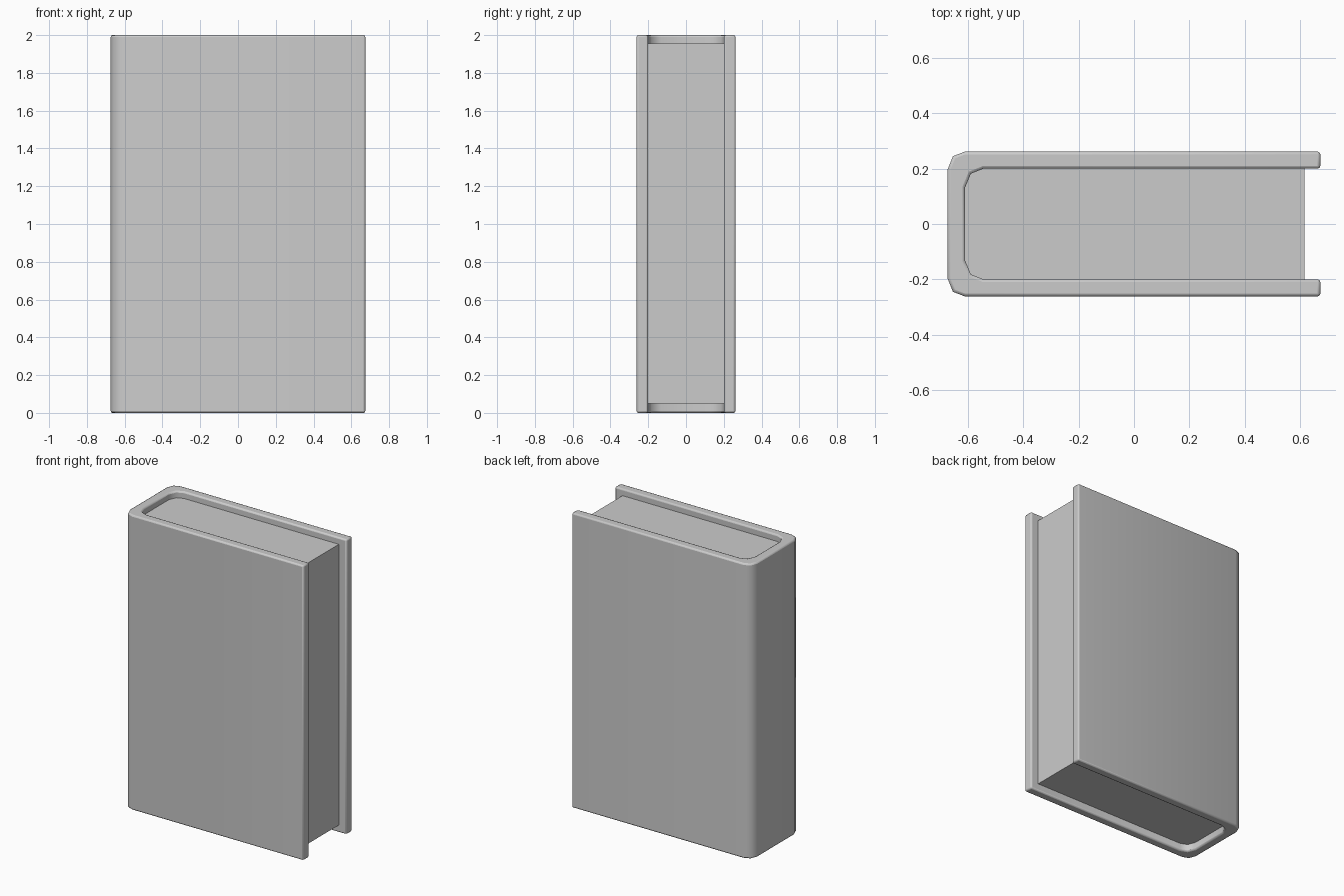
import bpy
import bmesh

old = bpy.data.objects.get("Cube")
if old:
    bpy.data.objects.remove(old, do_unlink=True)

GREY = (0.6, 0.6, 0.6, 1.0)
grey = bpy.data.materials.new("plain grey")
grey.use_nodes = True
grey.diffuse_color = GREY
grey.node_tree.nodes["Principled BSDF"].inputs["Base Color"].default_value = GREY


def mirrored(half):
    """Close a half outline by mirroring it across the x axis."""
    return half + [(x, -y) for x, y in reversed(half)]


def prism(name, outline, bottom, top):
    """Extrude a flat outline upwards into a solid."""
    bm = bmesh.new()
    face = bm.faces.new([bm.verts.new((x, y, bottom)) for x, y in outline])
    grown = bmesh.ops.extrude_face_region(bm, geom=[face])
    verts = [v for v in grown["geom"] if isinstance(v, bmesh.types.BMVert)]
    bmesh.ops.translate(bm, verts=verts, vec=(0, 0, top - bottom))
    bmesh.ops.recalc_face_normals(bm, faces=bm.faces)
    mesh = bpy.data.meshes.new(name)
    bm.to_mesh(mesh)
    bm.free()
    mesh.materials.append(grey)
    obj = bpy.data.objects.new(name, mesh)
    bpy.context.collection.objects.link(obj)
    return obj


def shade(obj, angle):
    bpy.ops.object.select_all(action="DESELECT")
    obj.select_set(True)
    bpy.context.view_layer.objects.active = obj
    bpy.ops.object.shade_smooth_by_angle(angle=angle)


# Cover: two boards joined by a spine with chamfered corners
outer = [(0.674, 0.262), (-0.612, 0.262), (-0.655, 0.245), (-0.674, 0.198)]
inner = [(0.674, 0.2), (-0.545, 0.2), (-0.59, 0.182), (-0.611, 0.132)]
outline = mirrored(outer) + mirrored([(x, -y) for x, y in inner])
cover = prism("cover", outline, 0, 2)
bevel = cover.modifiers.new("soft edges", "BEVEL")
bevel.width = 0.01
bevel.segments = 2
bevel.limit_method = "ANGLE"
bevel.angle_limit = 0.9
shade(cover, 0.9)

# Page block: fills the cover, set back from its open edges
pages = [(0.617, 0.2)] + inner[1:]
shade(prism("page_block", mirrored(pages), 0.05, 1.955), 0.5)
